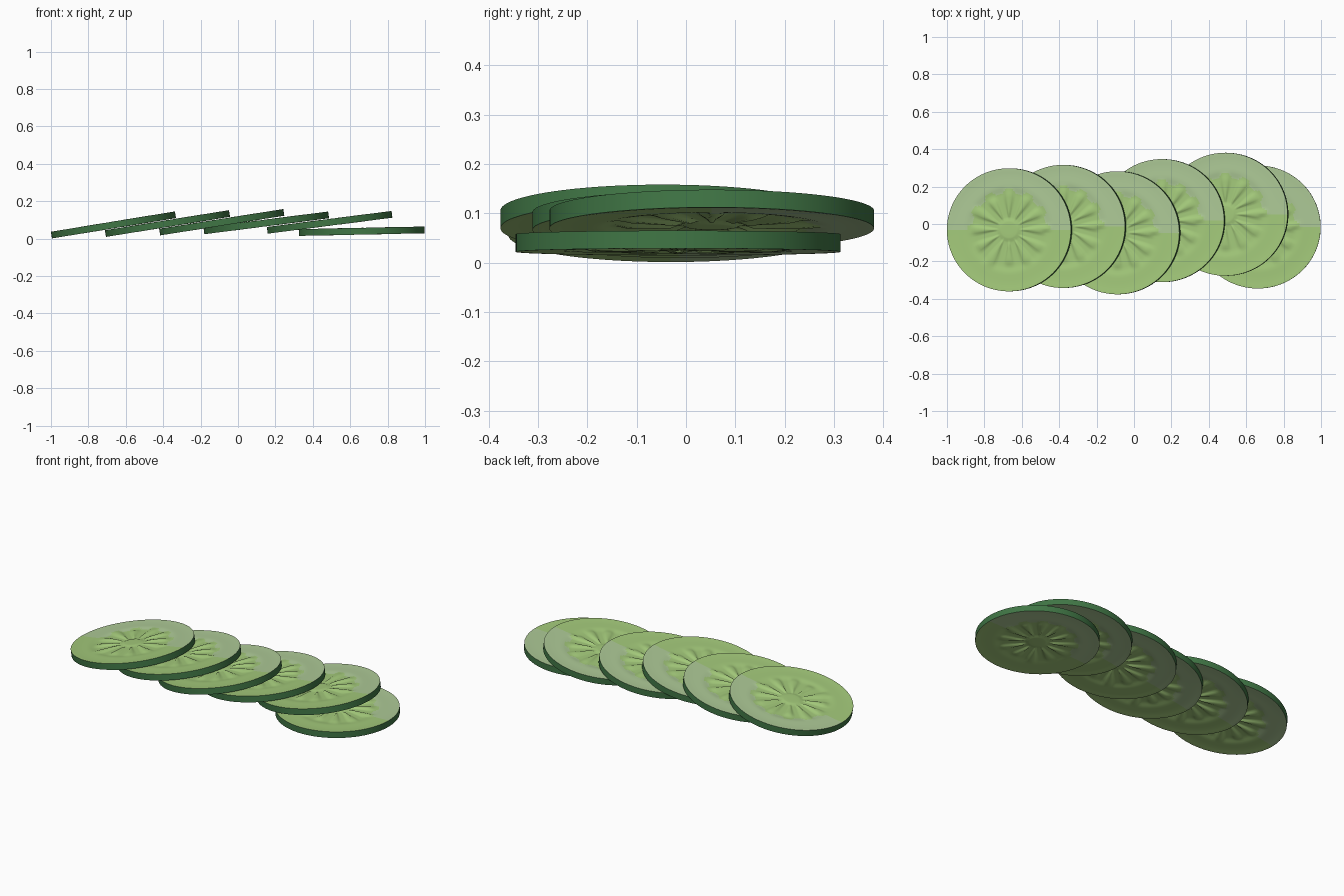
import bpy, bmesh, math

if "Cube" in bpy.data.objects:
    bpy.data.objects.remove(bpy.data.objects["Cube"])

SEGS, SEEDS = 120, 12
RX, RY, HALF = 0.336, 0.329, 0.018


def material(name, rgb):
    m = bpy.data.materials.new(name)
    lin = [c / 12.92 if c <= 0.04045 else ((c + 0.055) / 1.055) ** 2.4 for c in rgb]
    m.diffuse_color = (*lin, 1)
    m.use_nodes = True
    m.node_tree.nodes["Principled BSDF"].inputs["Base Color"].default_value = m.diffuse_color
    return m


MATS = [material("dark green skin", (0.25, 0.46, 0.27)),
        material("green flesh", (0.64, 0.79, 0.48)),
        material("pale flesh", (0.68, 0.79, 0.59))]


def smooth(a, b, x):
    t = min(1, max(0, (x - a) / (b - a)))
    return t * t * (3 - 2 * t)


def relief(r, a):
    """Height of the cut face: shallow seed basin, teardrop seeds, small core."""
    h = HALF - 0.002 * (1 - smooth(0.29, 0.325, r))          # thin raised lip
    basin = smooth(0.045, 0.065, r) * (1 - smooth(0.19, 0.235, r))
    k = round(a / (2 * math.pi / SEEDS))
    off = abs(a - k * 2 * math.pi / SEEDS) * r               # distance from seed axis
    reach = 0.205 + 0.015 * math.cos(k * 2.4)
    width = 0.008 + 0.024 * smooth(0.07, 0.19, r)
    seed = (1 - smooth(0.3, 1.0, off / width)) * smooth(0.06, 0.085, r) * (1 - smooth(reach - 0.03, reach + 0.015, r))
    return h - 0.0055 * basin + 0.008 * seed


RINGS = [0.02, 0.04, 0.05, 0.06, 0.07, 0.085, 0.10, 0.115, 0.13, 0.145, 0.16, 0.172,
         0.184, 0.196, 0.208, 0.22, 0.232, 0.245, 0.265, 0.29, 0.308, 0.32, 0.329]


def slice_mesh():
    bm = bmesh.new()
    sy = RX / RY
    outer = []
    for side in (1, -1):
        centre = bm.verts.new((0, 0, side * relief(0, 0)))
        prev = None
        for r in RINGS:
            ring = []
            for i in range(SEGS):
                a = 2 * math.pi * i / SEGS
                ring.append(bm.verts.new((r * math.cos(a) * sy, r * math.sin(a), side * relief(r, a))))
            for i in range(SEGS):
                j = (i + 1) % SEGS
                vs = [centre, ring[i], ring[j]] if prev is None else [prev[i], ring[i], ring[j], prev[j]]
                f = bm.faces.new(vs if side > 0 else vs[::-1])
                # pale flesh on the back half, outside the seed flower
                a = 2 * math.pi * (i + 0.5) / SEGS
                edge = 0.212 + 0.014 * math.cos(SEEDS * a)
                mid = f.calc_center_median()
                f.material_index = 2 if mid.y > 0 and r > edge else 1
            prev = ring
        outer.append(prev)
    # skin around the edge
    top, bot = outer
    for i in range(SEGS):
        j = (i + 1) % SEGS
        bm.faces.new([top[i], bot[i], bot[j], top[j]]).material_index = 0
    for f in bm.faces:
        f.smooth = True
    for e in bm.edges:
        if len({f.material_index == 0 for f in e.link_faces}) == 2:
            e.smooth = False
    me = bpy.data.meshes.new("cucumber_slice")
    bm.to_mesh(me)
    bm.free()
    for m in MATS:
        me.materials.append(m)
    return me


# centre and tilt (degrees) of each fanned slice, left to right
SLICES = [(-0.666, -0.031, 0.0735, 9.3), (-0.377, -0.013, 0.0810, 9.2),
          (-0.087, -0.047, 0.0880, 9.0), (0.151, 0.018, 0.0845, 7.3),
          (0.490, 0.052, 0.0875, 7.3), (0.662, -0.016, 0.0400, 1.2)]
mesh = slice_mesh()
for n, (x, y, z, tilt) in enumerate(SLICES, 1):
    ob = bpy.data.objects.new(f"cucumber_slice_{n}", mesh)
    ob.location = (x, y, z)
    ob.rotation_euler = (0, -math.radians(tilt), 0)
    bpy.context.collection.objects.link(ob)
